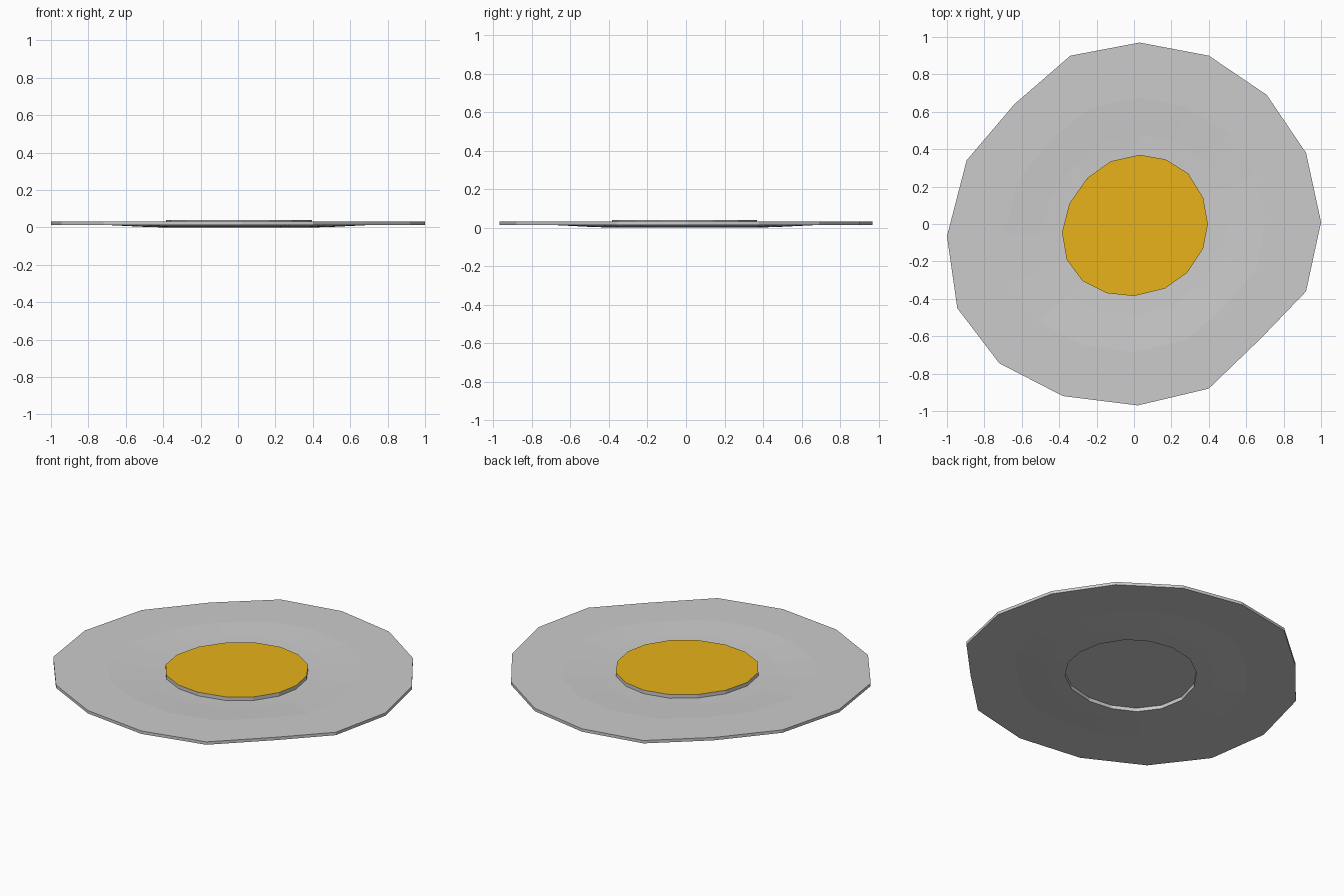
import bpy, bmesh
from mathutils import Vector

if "Cube" in bpy.data.objects:
    bpy.data.objects.remove(bpy.data.objects["Cube"])

# Irregular 16-sided outlines, matching counter-clockwise from +x
RIM = [(1, .01), (.92, .38), (.71, .69), (.40, .90), (.03, .97), (-.34, .90),
       (-.64, .64), (-.895, .34), (-1, -.065), (-.945, -.45), (-.72, -.745),
       (-.38, -.92), (.02, -.97), (.40, -.88), (.68, -.61), (.92, -.36)]
YOLK = [(.395, 0), (.37, .14), (.29, .27), (.17, .345), (.03, .37), (-.125, .335),
        (-.25, .245), (-.345, .11), (-.385, -.045), (-.36, -.19), (-.275, -.305),
        (-.145, -.37), (0, -.385), (.165, -.345), (.285, -.26), (.37, -.13)]
THICK = 0.018


def ring(bm, t, z):
    """Loop blended between yolk outline (t=0) and rim outline (t=1)."""
    return [bm.verts.new(Vector(a).lerp(Vector(b), t).to_3d() + Vector((0, 0, z)))
            for a, b in zip(YOLK, RIM)]


def finish(bm, name):
    me = bpy.data.meshes.new(name)
    bm.to_mesh(me)
    bm.free()
    ob = bpy.data.objects.new(name, me)
    bpy.context.collection.objects.link(ob)
    return ob


# Egg white: sagging sheet of even thickness, raised wall around the yolk
under = [(0, 0.022), (0, 0.0), (0.18, 0.003), (0.51, 0.013), (1, 0.013)]
bm = bmesh.new()
profile = under + [(t, z + THICK) for t, z in reversed(under)]
loops = [ring(bm, t, z) for t, z in profile]
bm.faces.new(loops[0][::-1])
for lo, hi in zip(loops, loops[1:]):
    for i in range(16):
        j = (i + 1) % 16
        bm.faces.new((lo[i], lo[j], hi[j], hi[i]))
finish(bm, "egg_white")

# Yolk: flat coloured cap closing the raised wall
bm = bmesh.new()
bm.faces.new(ring(bm, 0, 0.022 + THICK))
yolk = finish(bm, "yolk")
mat = bpy.data.materials.new("yolk_yellow")
mat.diffuse_color = (0.80, 0.45, 0.01, 1)
mat.use_nodes = True
mat.node_tree.nodes["Principled BSDF"].inputs["Base Color"].default_value = mat.diffuse_color
yolk.data.materials.append(mat)
